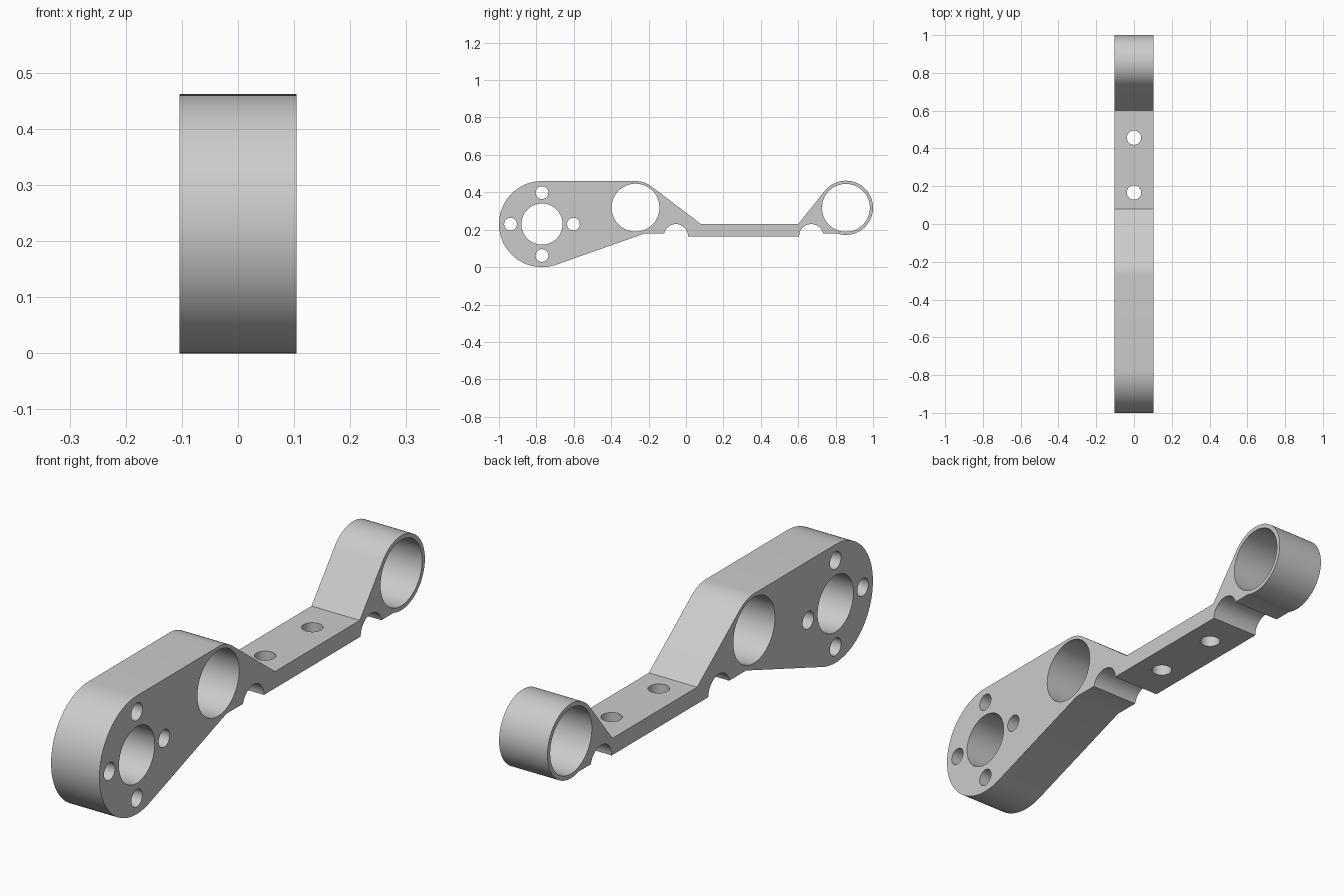
import bpy, bmesh
from math import radians, degrees, cos, sin, acos, atan2, hypot
from mathutils import Matrix, Vector

if "Cube" in bpy.data.objects:
    bpy.data.objects.remove(bpy.data.objects["Cube"])

HALF = 0.104                      # half the plate thickness
HUB, HUB_R = (-0.77, 0.23), 0.23
BOSS, BOSS_R = (-0.27, 0.318), 0.142
RING, RING_R = (0.855, 0.317), 0.145
BORE_R = 0.128
NOTCH_R = 0.065

grey = bpy.data.materials.new("machined grey")
grey.use_nodes = True
colour = (0.6, 0.6, 0.6, 1)
grey.diffuse_color = colour
grey.node_tree.nodes["Principled BSDF"].inputs["Base Color"].default_value = colour


def arc(c, r, a, b):
    """Points on a circle from angle a to angle b, in degrees."""
    n = max(8, int(abs(b - a) / 4))
    angles = [radians(a + (b - a) * i / n) for i in range(n + 1)]
    return [(c[0] + r * cos(t), c[1] + r * sin(t)) for t in angles]


def tangent(c, r, p, side):
    """Angle on a circle where the line from p touches it."""
    dy, dz = p[0] - c[0], p[1] - c[1]
    return degrees(atan2(dz, dy) + side * acos(r / hypot(dy, dz)))


def make_object(name, bm):
    bmesh.ops.recalc_face_normals(bm, faces=bm.faces)
    mesh = bpy.data.meshes.new(name)
    bm.to_mesh(mesh)
    bm.free()
    mesh.materials.append(grey)
    ob = bpy.data.objects.new(name, mesh)
    bpy.context.collection.objects.link(ob)
    return ob


# Side outline: hub, boss, thin bridge, end ring, two underside notches
bridge_front, bridge_back, belly = (0.08, 0.23), (0.6, 0.23), (-0.22, 0.18)
outline = arc(HUB, HUB_R, tangent(HUB, HUB_R, belly, -1), -270)
outline += arc(BOSS, BOSS_R, 90, tangent(BOSS, BOSS_R, bridge_front, 1))
outline += [bridge_front, bridge_back]
outline += arc(RING, RING_R, tangent(RING, RING_R, bridge_back, -1) % 360, -109)
outline += arc((0.67, 0.165), NOTCH_R, 13, 180)
outline += arc((-0.054, 0.165), NOTCH_R, 0, 167)
outline += [belly]

bm = bmesh.new()
face = bm.faces.new([bm.verts.new((-HALF, y, z)) for y, z in outline])
sweep = bmesh.ops.extrude_face_region(bm, geom=[face], use_keep_orig=True)
bmesh.ops.translate(bm, vec=(2 * HALF, 0, 0),
                    verts=[v for v in sweep["geom"] if isinstance(v, bmesh.types.BMVert)])
arm = make_object("linkage_arm", bm)

# Hole cutters: bores across the arm, screw holes down through the bridge
bm = bmesh.new()


def cylinder(centre, r, axis):
    turn = Matrix.Rotation(radians(90), 4, "Y") if axis == "X" else Matrix()
    bmesh.ops.create_cone(bm, cap_ends=True, segments=64, radius1=r, radius2=r,
                          depth=0.5, matrix=Matrix.Translation(Vector(centre)) @ turn)


cylinder((0, *HUB), 0.11, "X")
for dy, dz in ((1, 0), (-1, 0), (0, 1), (0, -1)):
    cylinder((0, HUB[0] + 0.168 * dy, HUB[1] + 0.168 * dz), 0.034, "X")
for c in (BOSS, RING):
    cylinder((0, *c), BORE_R, "X")
for y in (0.167, 0.457):
    cylinder((0, y, 0.2), 0.038, "Z")
cutter = make_object("hole_cutter", bm)
cutter.hide_render = True

cut = arm.modifiers.new("holes", "BOOLEAN")
cut.object = cutter
cut.solver = "EXACT"
bpy.ops.object.select_all(action="DESELECT")
bpy.context.view_layer.objects.active = arm
arm.select_set(True)
bpy.ops.object.modifier_apply(modifier=cut.name)
bpy.data.objects.remove(cutter)
bpy.ops.object.shade_smooth_by_angle(angle=radians(25))
